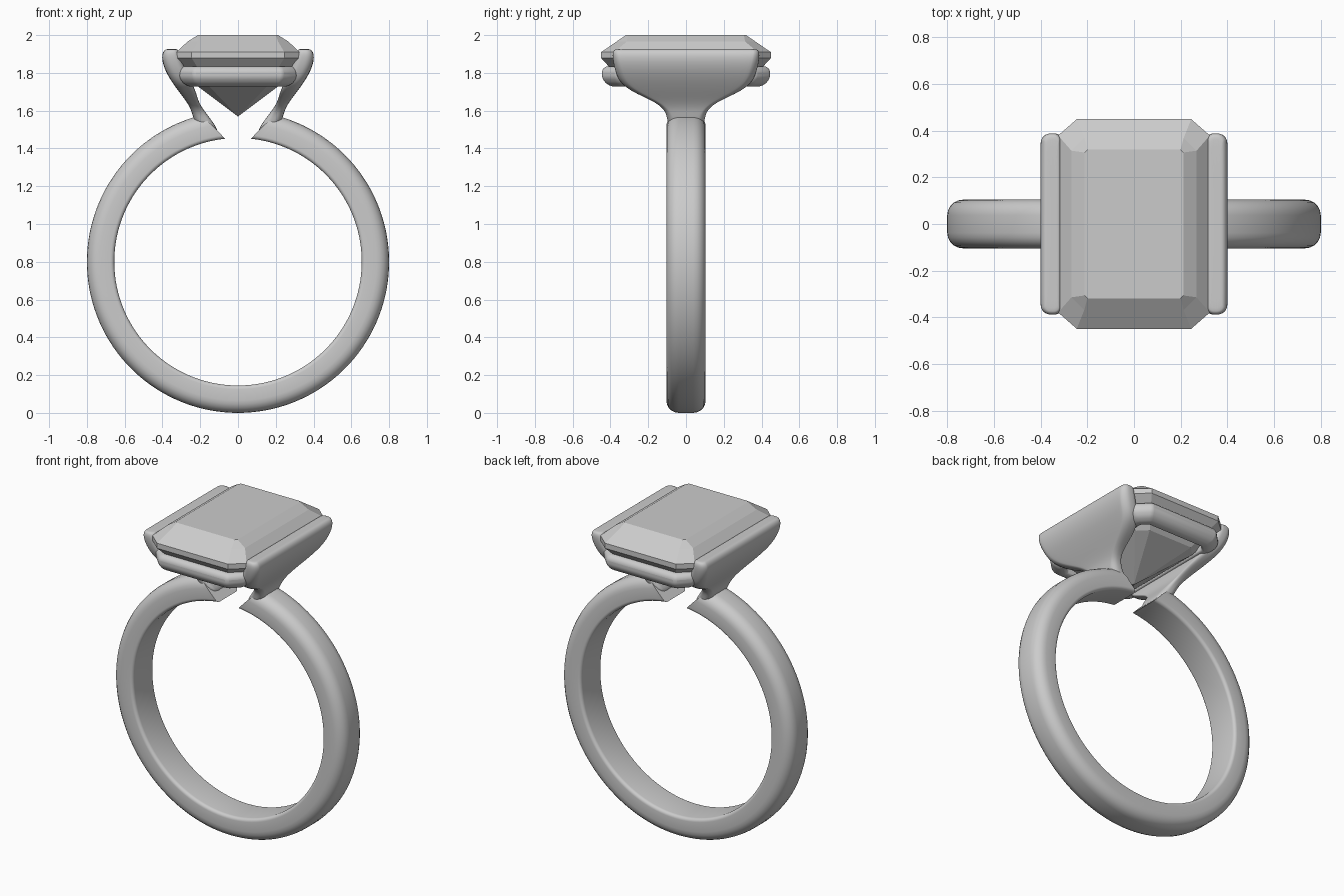
import bpy, bmesh
from math import sin, cos, pi, asin, radians

cube = bpy.data.objects.get("Cube")
if cube:
    bpy.data.objects.remove(cube, do_unlink=True)


def material(name, grey):
    mat = bpy.data.materials.new(name)
    mat.use_nodes = True
    colour = (grey, grey, grey, 1)
    mat.diffuse_color = colour
    mat.node_tree.nodes["Principled BSDF"].inputs["Base Color"].default_value = colour
    return mat


metal = material("pale grey", 0.6)


def loft(name, rings, closed=False):
    """Skin a list of equal-length point rings; cap the ends or join them."""
    bm = bmesh.new()
    loops = [[bm.verts.new(p) for p in ring] for ring in rings]
    n = len(loops[0])
    pairs = list(zip(loops, loops[1:]))
    if closed:
        pairs.append((loops[-1], loops[0]))
    else:
        bm.faces.new(loops[0])
        bm.faces.new(loops[-1])
    for a, b in pairs:
        for i in range(n):
            j = (i + 1) % n
            bm.faces.new((a[i], a[j], b[j], b[i]))
    bmesh.ops.remove_doubles(bm, verts=bm.verts, dist=0.0005)
    bmesh.ops.recalc_face_normals(bm, faces=bm.faces)
    mesh = bpy.data.meshes.new(name)
    bm.to_mesh(mesh)
    bm.free()
    mesh.materials.append(metal)
    obj = bpy.data.objects.new(name, mesh)
    bpy.context.collection.objects.link(obj)
    return obj


def smooth(obj, angle):
    bpy.ops.object.select_all(action='DESELECT')
    obj.select_set(True)
    bpy.context.view_layer.objects.active = obj
    bpy.ops.object.shade_smooth_by_angle(angle=radians(angle))


def rounded(u0, u1, v, radii, steps=5):
    """Rectangle u0..u1 by -v..v, with one corner radius at u0 and one at u1."""
    pts = []
    corners = ((u1, 1, 1, radii[1]), (u0, -1, 1, radii[0]),
               (u0, -1, -1, radii[0]), (u1, 1, -1, radii[1]))
    for k, (u, su, sv, r) in enumerate(corners):
        for i in range(steps + 1):
            a = (k + i / steps) * pi / 2
            pts.append((u - su * r + r * cos(a), sv * (v - r) + r * sin(a)))
    return pts


def octagon(hx, hy, cx, cy, z):
    """Rectangle with cut corners."""
    half = [(hx, hy - cy), (hx - cx, hy), (cx - hx, hy), (-hx, hy - cy)]
    return [(x, y, z) for x, y in half] + [(-x, -y, z) for x, y in half]


# Shank: rounded band swept round the finger, ends cut on a slant
INNER, OUTER = 0.655, 0.8
section = rounded(INNER, OUTER, 0.104, (0.02, 0.066))
end_in, end_out = asin(0.07 / INNER), asin(0.2 / OUTER)
steps = 120
rings = []
for s in range(steps + 1):
    ring = []
    for r, y in section:
        end = end_in + (end_out - end_in) * (r - INNER) / (OUTER - INNER)
        a = end + (2 * pi - 2 * end) * s / steps
        ring.append((r * sin(a), y, OUTER + r * cos(a)))
    rings.append(ring)
smooth(loft("shank", rings), 50)

# Cheeks: flaring side walls, given as height, inner x, outer x, half depth
levels = [(1.475, .09, .19, .085), (1.55, .14, .235, .098), (1.60, .18, .245, .108),
          (1.645, .208, .27, .16), (1.69, .22, .305, .265), (1.74, .24, .342, .345),
          (1.80, .27, .38, .372), (1.86, .295, .402, .386), (1.905, .31, .402, .39),
          (1.925, .318, .385, .38), (1.926, .33, .37, .36)]
rings = []
for z, x0, x1, depth in levels:
    r = 0.45 * (x1 - x0)
    rings.append([(x, y, z) for x, y in rounded(x0, x1, depth, (r * .8, r))])
cheeks = loft("cheeks", rings)
cheeks.modifiers.new("mirror", 'MIRROR')
sub = cheeks.modifiers.new("soften", 'SUBSURF')
sub.levels = sub.render_levels = 2
smooth(cheeks, 80)

# Collar: rail with cut corners under the stone, given as inset and height
rail = [(0, 1.815), (0, 1.775), (.02, 1.745), (.05, 1.728), (.085, 1.728),
        (.085, 1.835), (.02, 1.835)]
collar = loft("collar", [octagon(.31 - d, .445 - d, .075 - d * .5, .075 - d * .5, z)
                         for d, z in rail], closed=True)
bevel = collar.modifiers.new("round", 'BEVEL')
bevel.width, bevel.segments = 0.012, 3
bevel.limit_method = 'ANGLE'
bevel.angle_limit = radians(20)
smooth(collar, 40)

# Stone: step-cut crown, thin girdle, faceted pavilion down to a point
stone = loft("stone", [octagon(*ring) for ring in (
    (.212, .318, .012, .012, 2.0),
    (.268, .369, .055, .055, 1.965),
    (.325, .449, .08, .07, 1.91),
    (.325, .449, .08, .07, 1.878),
    (.285, .405, .07, .065, 1.83),
    (.212, .32, .06, .06, 1.728),
    (.001, .001, .0003, .0003, 1.57))])
